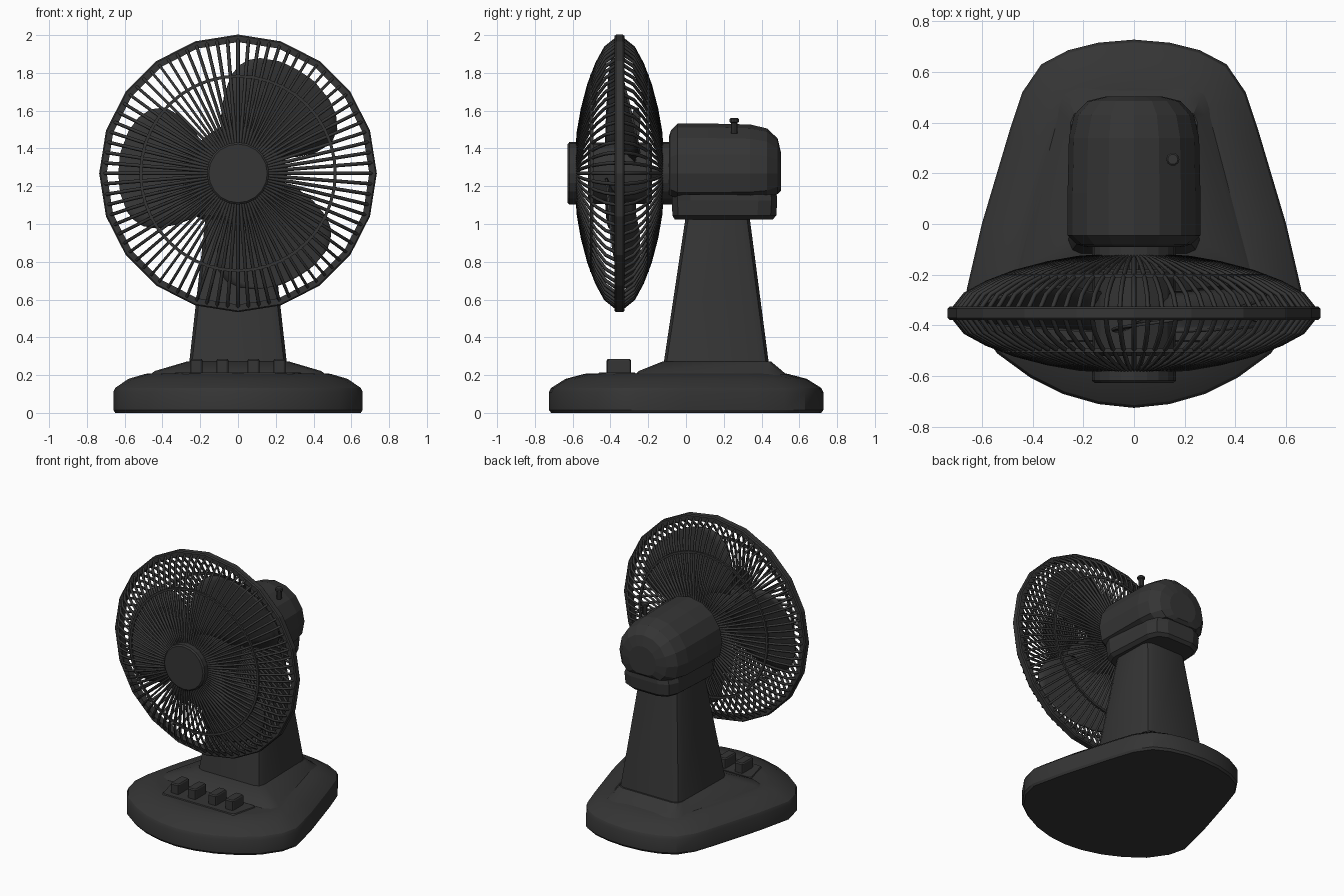
import bpy, bmesh, math

if "Cube" in bpy.data.objects:
    bpy.data.objects.remove(bpy.data.objects["Cube"])

CY, CZ = -0.352, 1.268          # centre of the fan cage
TAU = 2 * math.pi

dark = bpy.data.materials.new("dark_plastic")
dark.diffuse_color = (0.035, 0.035, 0.035, 1)
dark.use_nodes = True
dark.node_tree.nodes["Principled BSDF"].inputs["Base Color"].default_value = dark.diffuse_color


def finish(bm, name):
    bmesh.ops.remove_doubles(bm, verts=bm.verts, dist=1e-5)
    bmesh.ops.recalc_face_normals(bm, faces=bm.faces)
    me = bpy.data.meshes.new(name)
    bm.to_mesh(me)
    bm.free()
    me.materials.append(dark)
    ob = bpy.data.objects.new(name, me)
    bpy.context.collection.objects.link(ob)
    return ob


def loft(name, rings, wrap=False):
    """Skin a list of closed rings that have equal point counts."""
    bm = bmesh.new()
    vs = [[bm.verts.new(p) for p in r] for r in rings]
    n = len(vs[0])
    pairs = list(zip(vs, vs[1:])) + ([(vs[-1], vs[0])] if wrap else [])
    for a, b in pairs:
        for i in range(n):
            j = (i + 1) % n
            bm.faces.new((a[i], a[j], b[j], b[i]))
    if not wrap:
        bm.faces.new(vs[0])
        bm.faces.new(vs[-1])
    return finish(bm, name)


def circle(r, y, n=20):
    return [(r * math.sin(TAU * i / n), y, CZ + r * math.cos(TAU * i / n)) for i in range(n)]


def turned(name, profile, wrap=False, n=20):
    return loft(name, [circle(r, y, n) for r, y in profile], wrap=wrap)


def trapezoid(xf, xb, y0, y1, c, z):
    """Trapezoid ring with rounded corners: half widths at front and back."""
    k = .3 * c
    right = [(xf - c, y0), (xf - k, y0 + k), (xf, y0 + c), (xb, y1 - c), (xb - k, y1 - k), (xb - c, y1)]
    return [(x, y, z) for x, y in right] + [(-x, y, z) for x, y in reversed(right)]


# Base: stepped dome over a tapered outline
half = [(0, -.725), (.14, -.71), (.28, -.67), (.41, -.605), (.54, -.51), (.63, -.38), (.66, -.26),
        (.60, 0), (.49, .37), (.44, .52), (.365, .63), (.26, .685), (.14, .715), (0, .727)]
outline = half + [(-x, y) for x, y in reversed(half[1:-1])]
steps = [(.985, 0), (1, .015), (1, .11), (.985, .132), (.88, .18), (.74, .207), (.71, .208)]
loft("base", [[(x * s, y * s, z) for x, y in outline] for s, z in steps])

# Raised collar and tapered neck
loft("neck_collar", [trapezoid(.47, .30, -.27, .535, .08, .20),
                     trapezoid(.44, .28, -.25, .51, .08, .222),
                     trapezoid(.27, .25, -.125, .45, .05, .272)])
loft("neck", [trapezoid(.26, .25, -.12, .44, .05, .25),
              trapezoid(.17, .165, 0, .335, .05, 1.05)])

# Control panel with four buttons
loft("control_panel", [trapezoid(.30, .34, -.47, -.26, .02, .20),
                       trapezoid(.29, .33, -.46, -.27, .02, .214)])
for i, x in enumerate((-.22, -.0825, .0825, .22)):
    rings = [trapezoid(w, w, y0, y1, .012, z) for w, y0, y1, z in
             ((.032, -.42, -.29, .19), (.032, -.42, -.29, .278), (.027, -.413, -.297, .286))]
    loft("button_%d" % (i + 1), [[(p[0] + x, p[1], p[2]) for p in r] for r in rings])


# Motor: rounded housing on a cradle, with oscillation knob
def motor_ring(y, s, n=16):
    return [(.262 * s * math.cos(TAU * i / n), y,
             max(CZ + .264 * s * math.sin(TAU * i / n), 1.14 + .06 * (1 - s))) for i in range(n)]


loft("motor_housing", [motor_ring(y, s) for y, s in
     ((-.09, .74), (-.08, .86), (-.045, 1), (.12, 1), (.34, .98), (.43, .90), (.485, .70), (.503, .42))])
loft("motor_cradle", [trapezoid(.20, .18, -.06, .46, .09, 1.025),
                      trapezoid(.225, .205, -.072, .478, .10, 1.045),
                      trapezoid(.23, .21, -.075, .483, .10, 1.125),
                      trapezoid(.235, .20, -.075, .48, .10, 1.155)])
knob = [(.018, 1.48), (.018, 1.535), (.026, 1.54), (.026, 1.555), (.02, 1.56)]
loft("oscillation_knob", [[(.153 + r * math.cos(TAU * i / 10), .255 + r * math.sin(TAU * i / 10), z)
                           for i in range(10)] for r, z in knob])

# Hubs and rim
turned("front_cap", [(.155, -.565), (.165, -.575), (.165, -.618), (.155, -.627)])
turned("rear_collar", [(.165, -.13), (.165, -.05)])
turned("blade_hub", [(.14, -.52), (.163, -.50), (.163, -.19), (.15, -.18)])
turned("motor_shaft", [(.03, -.20), (.03, -.10)], n=10)
turned("cage_rim", [(.695, CY - .026), (.728, CY - .026), (.735, CY - .018), (.735, CY + .018),
                    (.728, CY + .026), (.695, CY + .026)], wrap=True)

# Cage wires, front and rear, each with a stiffening ring
wire = [(.712, .015), (.665, .074), (.58, .12), (.47, .162), (.34, .196), (.22, .217), (.14, .223)]


def wires(name, side):
    cu = bpy.data.curves.new(name, 'CURVE')
    cu.dimensions = '3D'
    cu.bevel_depth = .0095
    cu.bevel_resolution = 0
    cu.use_fill_caps = True
    for k in range(80):
        a = TAU * k / 80
        sp = cu.splines.new('POLY')
        sp.points.add(len(wire) - 1)
        for p, (r, d) in zip(sp.points, wire):
            p.co = (r * math.sin(a), CY + side * d, CZ + r * math.cos(a), 1)
    cu.materials.append(dark)
    bpy.context.collection.objects.link(bpy.data.objects.new(name, cu))


for name, side in (("front_cage", -1), ("rear_cage", 1)):
    wires(name + "_wires", side)
    y = CY + side * .147
    turned(name + "_ring", [(.507, y - .008), (.523, y - .008), (.523, y + .008), (.507, y + .008)],
           wrap=True, n=40)

# Three pitched blades: angular limits (leading, trailing) at each radius
spans = [(.12, 143, 232), (.22, 143, 230), (.32, 136, 226), (.42, 135, 220), (.52, 138, 214),
         (.575, 144, 209), (.605, 151, 204), (.622, 159, 199), (.632, 170, 190)]
bm = bmesh.new()
N = 8
for k in range(3):
    grid = []
    for r, a0, a1 in spans:
        row = []
        for i in range(N + 1):
            deg = a0 + (a1 - a0) * i / N
            a = math.radians(deg - 120 * k)
            t = (deg - 180) / 45                      # pitch along the sweep
            row.append(bm.verts.new((r * math.cos(a), CY - .085 * t + .02 * t * t,
                                     CZ + r * math.sin(a))))
        grid.append(row)
    for p, q in zip(grid, grid[1:]):
        for i in range(N):
            bm.faces.new((p[i], p[i + 1], q[i + 1], q[i]))
blades = finish(bm, "fan_blades")
thick = blades.modifiers.new("thickness", 'SOLIDIFY')
thick.thickness = .012
thick.offset = 0

# Smooth the gently curved parts, keep real edges sharp
bpy.ops.object.select_all(action='DESELECT')
for name in ("fan_blades", "neck", "base", "neck_collar"):
    ob = bpy.data.objects[name]
    ob.select_set(True)
    bpy.context.view_layer.objects.active = ob
bpy.ops.object.shade_smooth_by_angle(angle=math.radians(28))
